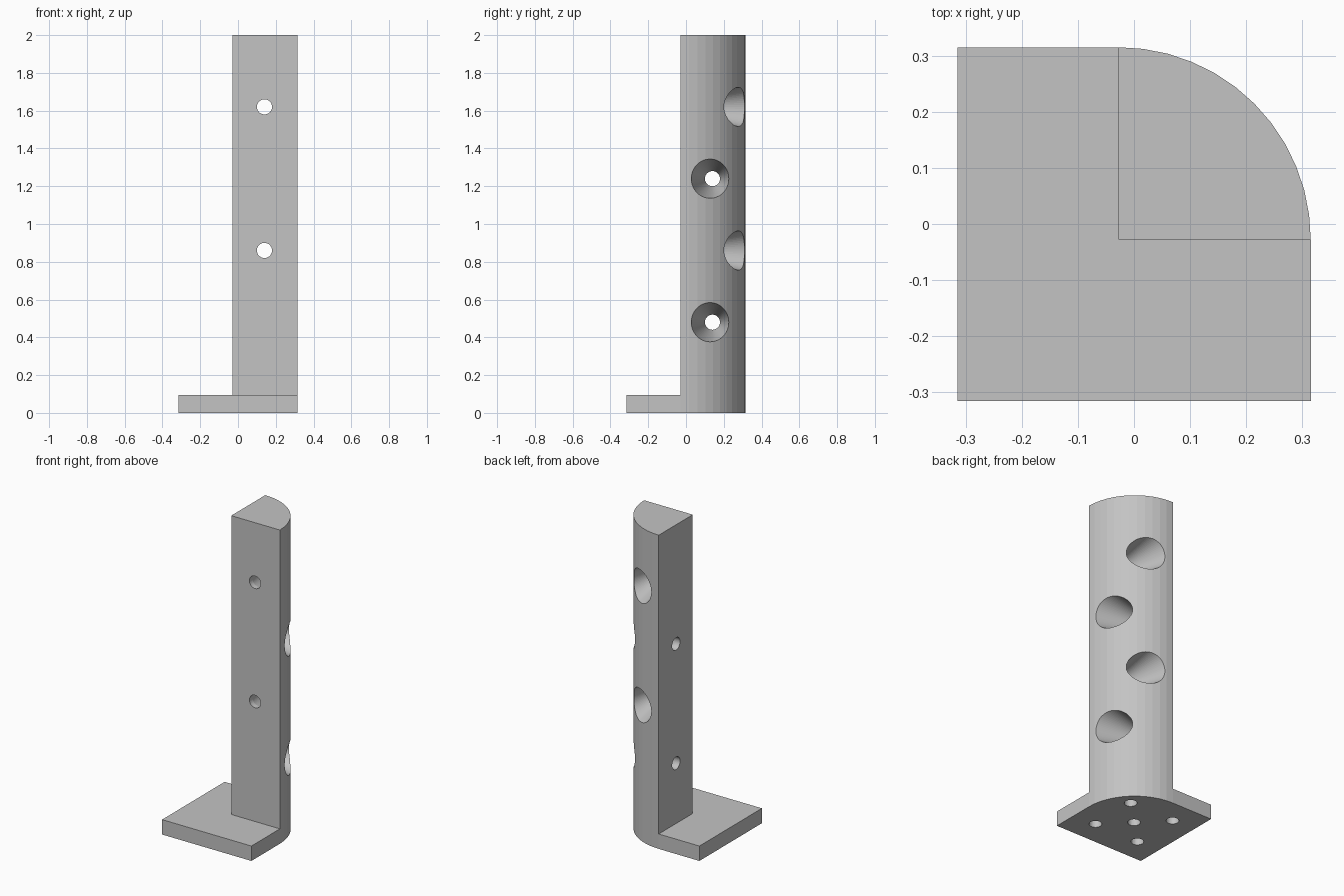
import bpy, bmesh
from math import radians, sin, cos, pi
from mathutils import Matrix, Vector

HALF = 0.315       # half width of the plate
INNER = -0.028     # inner faces of the post, also the arc centre
RADIUS = HALF - INNER
PLATE_TOP = 0.095
HEIGHT = 2.0
HOLE_POS = 0.14    # sideways position of the screw holes

cube = bpy.data.objects.get("Cube")
if cube:
    bpy.data.objects.remove(cube, do_unlink=True)

grey = bpy.data.materials.new("plain grey")
grey.use_nodes = True
grey.diffuse_color = (0.55, 0.55, 0.55, 1)
grey.node_tree.nodes["Principled BSDF"].inputs["Base Color"].default_value = grey.diffuse_color


def make_object(name, bm):
    bmesh.ops.recalc_face_normals(bm, faces=bm.faces)
    mesh = bpy.data.meshes.new(name)
    bm.to_mesh(mesh)
    bm.free()
    mesh.materials.append(grey)
    obj = bpy.data.objects.new(name, mesh)
    bpy.context.collection.objects.link(obj)
    return obj


def extrude_outline(name, outline, z0, z1):
    bm = bmesh.new()
    face = bm.faces.new([bm.verts.new((x, y, z0)) for x, y in outline])
    new = bmesh.ops.extrude_face_region(bm, geom=[face])["geom"]
    verts = [v for v in new if isinstance(v, bmesh.types.BMVert)]
    bmesh.ops.translate(bm, verts=verts, vec=(0, 0, z1 - z0))
    return make_object(name, bm)


def add_lathe(bm, profile, matrix, sides=64):
    """Closed turned solid; profile is (radius, distance along axis)."""
    rings = []
    for r, d in profile:
        angles = [2 * pi * i / sides for i in range(sides)]
        rings.append([bm.verts.new(matrix @ Vector((r * cos(a), r * sin(a), d))) for a in angles])
    for low, high in zip(rings, rings[1:]):
        for i in range(sides):
            j = (i + 1) % sides
            bm.faces.new((low[i], low[j], high[j], high[i]))
    bm.faces.new(rings[0][::-1])
    bm.faces.new(rings[-1])


def cut(target, bm, name):
    cutter = make_object(name, bm)
    cutter.hide_render = True
    mod = target.modifiers.new("holes", 'BOOLEAN')
    mod.operation = 'DIFFERENCE'
    mod.solver = 'EXACT'
    mod.object = cutter
    bpy.context.view_layer.update()
    result = bpy.data.meshes.new_from_object(
        target.evaluated_get(bpy.context.evaluated_depsgraph_get()))
    target.modifiers.clear()
    target.data = result
    bpy.data.objects.remove(cutter, do_unlink=True)


# Shared quarter-round edge
STEPS = 12
arc = [(INNER + RADIUS * cos(pi / 2 * i / STEPS), INNER + RADIUS * sin(pi / 2 * i / STEPS))
       for i in range(STEPS + 1)]

# Base plate with one rounded corner
plate = extrude_outline("base_plate",
                        [(-HALF, -HALF), (HALF, -HALF)] + arc + [(-HALF, HALF)],
                        0, PLATE_TOP)

# Quarter-round post
post = extrude_outline("post", [(INNER, INNER)] + arc, PLATE_TOP, HEIGHT)

# Tapered screw holes, alternating between the two directions
screw = [(0.04, -0.1), (0.04, 0.004), (0.124, 0.36)]
bm = bmesh.new()
for z in (0.48, 1.24):
    add_lathe(bm, screw, Matrix.Translation((0, HOLE_POS, z)) @ Matrix.Rotation(radians(90), 4, 'Y'))
for z in (0.86, 1.62):
    add_lathe(bm, screw, Matrix.Translation((HOLE_POS, 0, z)) @ Matrix.Rotation(radians(-90), 4, 'X'))
cut(post, bm, "screw_hole_cutter")

# Blind holes under the plate
bm = bmesh.new()
o = HALF / 2
for x, y in ((0, 0), (o, o), (-o, o), (o, -o), (-o, -o)):
    add_lathe(bm, [(0.037, -0.05), (0.037, 0.06)], Matrix.Translation((x, y, 0)), 32)
cut(plate, bm, "underside_hole_cutter")
